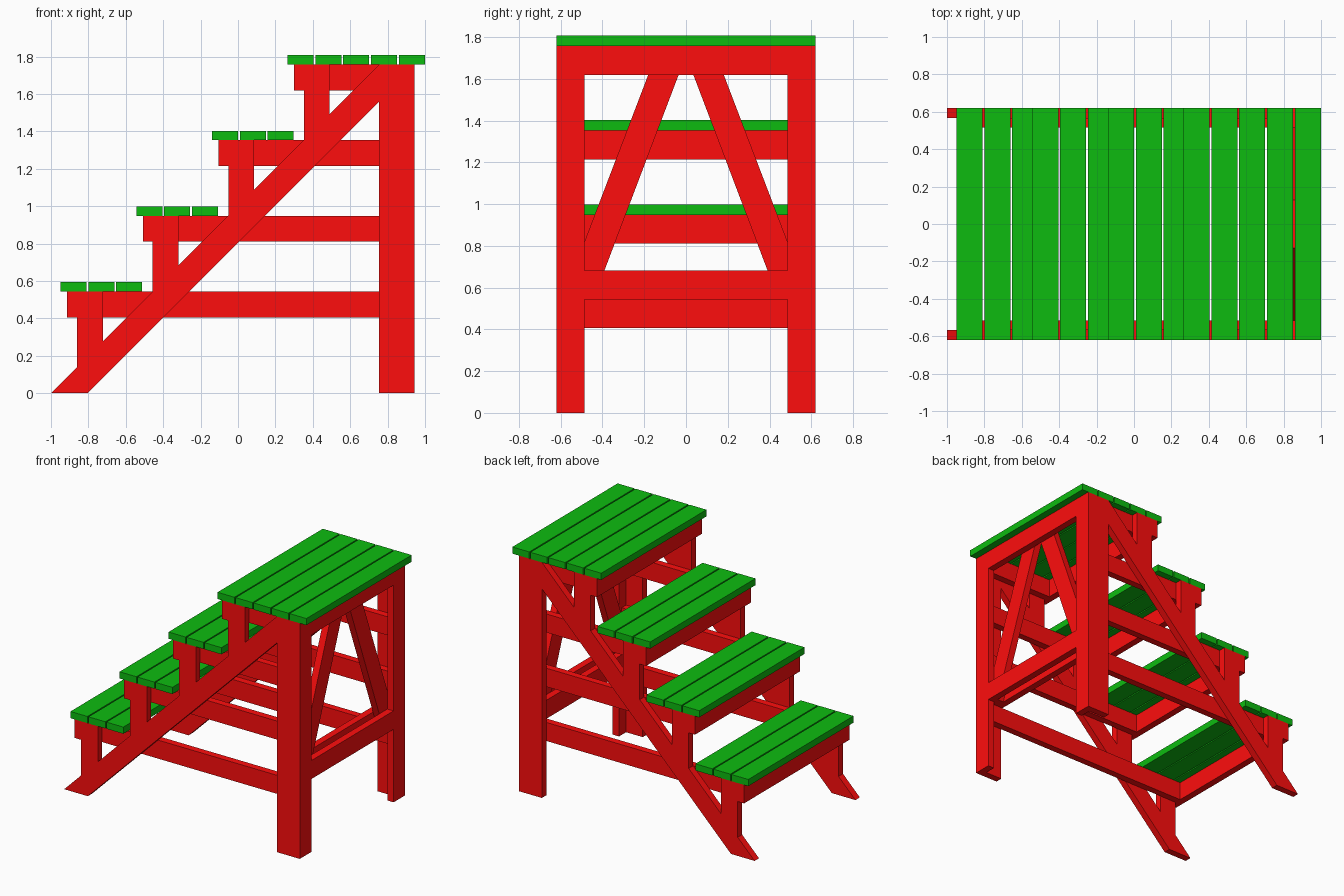
import bpy
import bmesh
from mathutils import Vector

if "Cube" in bpy.data.objects:
    bpy.data.objects.remove(bpy.data.objects["Cube"])


def material(name, color):
    m = bpy.data.materials.new(name)
    m.diffuse_color = color
    m.use_nodes = True
    m.node_tree.nodes["Principled BSDF"].inputs["Base Color"].default_value = m.diffuse_color
    return m


RED = material("red_paint", (1.0, 0.004, 0.004, 1))
GREEN = material("green_paint", (0.004, 0.5, 0.005, 1))


def prism(name, profile, axis, a, b, mat):
    """Extrude a profile: (x, z) points along y, or (y, z) points along x."""
    bm = bmesh.new()
    place = (lambda p: (p[0], a, p[1])) if axis == "y" else (lambda p: (a, p[0], p[1]))
    face = bm.faces.new([bm.verts.new(place(p)) for p in profile])
    new = bmesh.ops.extrude_face_region(bm, geom=[face])["geom"]
    move = Vector((0, b - a, 0)) if axis == "y" else Vector((b - a, 0, 0))
    bmesh.ops.translate(bm, vec=move, verts=[v for v in new if isinstance(v, bmesh.types.BMVert)])
    bmesh.ops.recalc_face_normals(bm, faces=bm.faces)
    mesh = bpy.data.meshes.new(name)
    bm.to_mesh(mesh)
    bm.free()
    mesh.materials.append(mat)
    obj = bpy.data.objects.new(name, mesh)
    bpy.context.collection.objects.link(obj)
    return obj


def box(name, x, y, z, mat=RED):
    return prism(name, [(x[0], z[0]), (x[1], z[0]), (x[1], z[1]), (x[0], z[1])], "y", y[0], y[1], mat)


T, W = 0.052, 0.138          # board thickness and width
HALF = 0.62                  # half of the overall width
OUT = HALF - T               # inner face of the outer side boards
BACK, INNER = 0.944, 0.892   # faces of the back boards
LEG_X = 0.755
TOP = 1.757                  # underside of the top platform
RISE = 0.4045

# Treads, front boards, posts and side rails for each step
for i in range(4):
    n = i + 1
    x0, z = -0.948 + i * RISE, 0.5435 + i * RISE
    for k in range(5 if i == 3 else 3):
        px = x0 + k * 0.1485
        box(f"tread_plank_{n}_{k + 1}", (px, px + 0.139), (-HALF, HALF), (z, z + 0.05), GREEN)
    fx = x0 + 0.035
    px = fx + T
    box(f"front_board_{n}", (fx, px), (-HALF, HALF), (z - W, z))
    for s, side in ((-1, "right"), (1, "left")):
        prism(f"{side}_post_{n}", [(px, px + 1), (px + W, px + W + 1), (px + W, z), (px, z)],
              "y", s * OUT, s * HALF, RED)
        box(f"{side}_rail_{n}", (px, INNER), (s * (OUT - T), s * OUT), (z - W, z))

for s, side in ((-1, "right"), (1, "left")):
    # Sloping stringer
    prism(f"{side}_stringer", [(-1, 0), (-0.805, 0), (LEG_X, LEG_X + 0.805), (LEG_X, TOP)],
          "y", s * OUT, s * HALF, RED)
    # L-section back leg made from two boards
    box(f"{side}_leg_side", (LEG_X, INNER), (s * OUT, s * HALF), (0, TOP))
    box(f"{side}_leg_back", (INNER, BACK), (s * (HALF - 0.135), s * HALF), (0, TOP))
    # Diagonal brace behind the back rails
    prism(f"{side}_brace", [(s * 0.443, 0.5435), (s * OUT, 0.5435), (s * OUT, 0.606),
                            (s * 0.128, TOP), (0, TOP), (0, 1.712)],
          "x", INNER - T, INNER, RED)

# Back cross rails
for name, z in (("lower_back_rail", 0.5435), ("upper_back_rail", TOP - W)):
    box(name, (INNER, BACK), (-HALF + 0.135, HALF - 0.135), (z, z + W))

# Inner cross rail resting on the side rails, clamping the brace feet
box("inner_back_rail", (INNER - 2 * T, INNER - T), (-OUT, OUT), (0.5435, 0.5435 + W))
